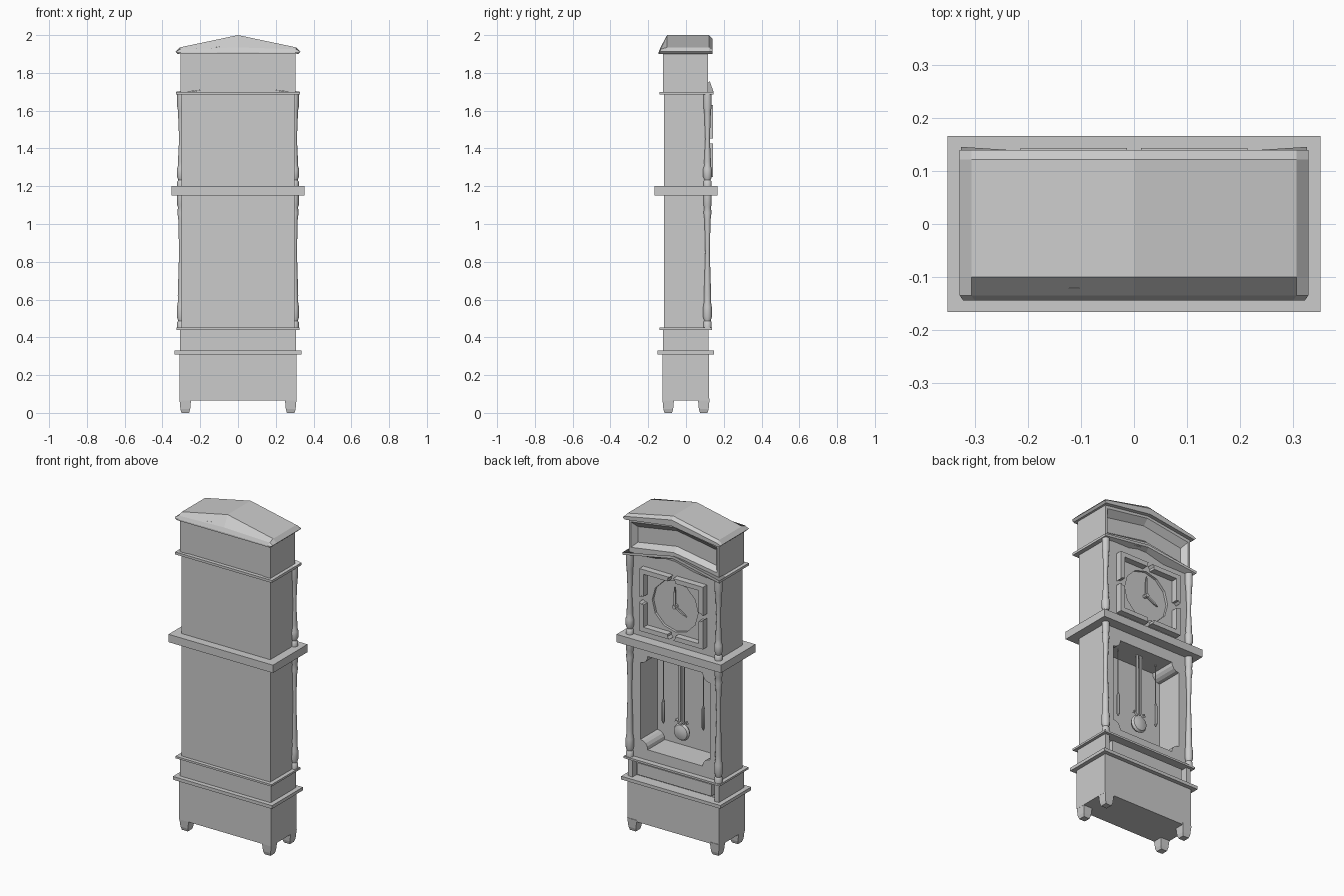
import bpy, bmesh, math
from mathutils import Vector

if "Cube" in bpy.data.objects:
    bpy.data.objects.remove(bpy.data.objects["Cube"])


def make(name, verts, faces, smooth=False):
    me = bpy.data.meshes.new(name)
    me.from_pydata(verts, [], faces)
    bm = bmesh.new()
    bm.from_mesh(me)
    bmesh.ops.recalc_face_normals(bm, faces=bm.faces)
    bm.to_mesh(me)
    bm.free()
    ob = bpy.data.objects.new(name, me)
    bpy.context.collection.objects.link(ob)
    if smooth:
        bpy.ops.object.select_all(action='DESELECT')
        ob.select_set(True)
        bpy.context.view_layer.objects.active = ob
        bpy.ops.object.shade_smooth_by_angle(angle=math.radians(40))
    return ob


def loft(name, loops, smooth=False):
    n = len(loops[0])
    verts = [p for l in loops for p in l]
    faces = [[k * n + i, k * n + (i + 1) % n, (k + 1) * n + (i + 1) % n, (k + 1) * n + i]
             for k in range(len(loops) - 1) for i in range(n)]
    faces += [list(range(n))[::-1], list(range((len(loops) - 1) * n, len(loops) * n))]
    return make(name, verts, faces, smooth)


def prism(name, pts, y0, y1):
    return loft(name, [[(x, y, z) for x, z in pts] for y in (y0, y1)])


def box(name, x0, x1, y0, y1, z0, z1):
    return prism(name, [(x0, z0), (x1, z0), (x1, z1), (x0, z1)], y0, y1)


def lathe(name, prof, x, y, n=12):
    return loft(name, [[(x + r * math.cos(2 * math.pi * i / n), y + r * math.sin(2 * math.pi * i / n), z)
                        for i in range(n)] for r, z in prof], True)


def gable(w, z0, z0c, z1, z1c):
    return [(-w, z0), (0, z0c), (w, z0), (w, z1), (0, z1c), (-w, z1)]


def disc(name, r, x, z, y0, y1, n=12):
    return prism(name, [(x + r * math.cos(2 * math.pi * i / n), z + r * math.sin(2 * math.pi * i / n))
                        for i in range(n)], y0, y1)


def cut(ob, cutter):
    m = ob.modifiers.new("cut", 'BOOLEAN')
    m.operation, m.solver, m.object = 'DIFFERENCE', 'EXACT', cutter
    bpy.context.view_layer.objects.active = ob
    bpy.ops.object.modifier_apply(modifier=m.name)
    bpy.data.objects.remove(cutter)


def hand(name, x, z, ang, length, w):
    d, s = Vector((math.sin(ang), math.cos(ang))), Vector((math.cos(ang), -math.sin(ang)))
    c = Vector((x, z))
    pts = [c - s * w, c + d * length * .7 - s * w, c + d * length, c + d * length * .7 + s * w, c + s * w]
    prism(name, [tuple(p) for p in pts], .103, .112)


# feet: tapered blocks at the corners
for sx in (-1, 1):
    for sy in (-1, 1):
        loops = []
        for h, z in ((.02, 0), (.026, .02), (.031, .075)):
            cx, cy = sx * .279, sy * .094
            loops.append([(cx + a * h, cy + b * h, z) for a, b in ((-1, -1), (1, -1), (1, 1), (-1, 1))])
        loft("foot", loops)

# plinth, drawer band and ledges
box("plinth", -.31, .31, -.125, .122, .065, .315)
box("plinth_ledge", -.335, .335, -.15, .147, .31, .33)
box("drawer_band", -.307, .307, -.122, .08, .33, .442)
box("drawer_panel", -.25, .25, .07, .112, .35, .422)
for s in (-1, 1):
    box("drawer_post", min(s * .277, s * .307), max(s * .277, s * .307), .07, .12, .33, .442)
box("case_ledge", -.325, .325, -.14, .138, .44, .452)
box("middle_ledge", -.353, .353, -.167, .167, 1.152, 1.2)

# pendulum case with a window whose corners are scooped
case = box("pendulum_case", -.3, .3, -.117, .105, .45, 1.155)
wx, wz, zc, r = .235, .285, .8, .05
outline = []
for sx, sz, a0 in ((1, 1, 270), (-1, 1, 360), (-1, -1, 90), (1, -1, 180)):
    for i in range(5):
        a = math.radians(a0 - 22.5 * i)
        outline.append((sx * wx + r * math.cos(a), zc + sz * wz + r * math.sin(a)))
cut(case, prism("cutter", outline, -.06, .2))

# pendulum and hanging weights
for s in (-1, 1):
    box("pendulum_rod", s * .013 - .006, s * .013 + .006, .035, .045, .71, 1.085)
    loft("pendulum_scroll", [[(s * x, y, z) for x, z in ((.0, .685), (.03, .715), (.042, .705), (.035, .725), (.0, .7))]
                             for y in (.035, .05)])
    drop = .66 if s > 0 else .69
    lathe("chain", [(.003, drop), (.003, 1.085)], s * .135, .025, 6)
    lathe("weight", [(.003, drop), (.01, drop + .015), (.01, drop + .13), (.003, drop + .15)], s * .135, .025, 8)
bob = [[(rr * math.cos(math.pi * i / 8), y, .65 + rr * math.sin(math.pi * i / 8)) for i in range(16)]
       for rr, y in ((.02, .018), (.045, .026), (.053, .04), (.045, .054), (.02, .062))]
loft("pendulum_bob", bob, True)

# dial case with a sunk faceted dial
dial_z = 1.44
hood = prism("dial_case", gable(.3, 1.195, 1.195, 1.69, 1.745), -.117, .105)
cut(hood, disc("cutter", .155, 0, dial_z, .09, .2))
disc("dial_boss", .012, 0, dial_z, .085, .118, 8)
hand("minute_hand", 0, dial_z, 0, .12, .006)
hand("hour_hand", 0, dial_z, math.radians(-118), .09, .006)

# square dial frame, split at the middle of each side
ox, oz, t, gap = .215, .19, .028, .013
for sx in (-1, 1):
    for sz in (-1, 1):
        pts = [(gap, oz), (ox, oz), (ox, gap), (ox - t * .5, gap + .012), (ox - t, gap + .012),
               (ox - t, oz - t), (gap + .012, oz - t), (gap + .012, oz - t * .5)]
        loft("dial_frame", [[(sx * x, y, dial_z + sz * z) for x, z in pts] for y in (.1, .144)])

# turned columns on the front corners
upper = [(.022, 1.2), (.022, 1.225), (.016, 1.232), (.023, 1.25), (.024, 1.29), (.017, 1.31), (.018, 1.33),
         (.012, 1.45), (.018, 1.6), (.022, 1.62), (.022, 1.688)]
lower = [(.022, .45), (.022, .48), (.017, .487), (.024, .51), (.023, .56), (.018, .59), (.019, .62),
         (.012, .85), (.016, 1.02), (.021, 1.06), (.018, 1.09), (.022, 1.1), (.022, 1.155)]
for s in (-1, 1):
    lathe("upper_column", upper, s * .3, .114)
    lathe("lower_column", lower, s * .3, .114)

# hood moulding, rising to a peak at the front
loft("hood_moulding", [[(x, -.14, 1.685), (x, -.14, 1.7), (x, .08, 1.7), (x, yf, zt), (x, yf, zb), (x, .08, 1.685)]
                       for x, yf, zt, zb in ((-.327, .146, 1.7, 1.685), (0, .125, 1.757, 1.74),
                                             (.327, .146, 1.7, 1.685))])

# top box with a sunken peaked panel
top = prism("top_box", gable(.305, 1.695, 1.735, 1.905, 1.955), -.122, .117)
cutter = loft("cutter", [[(x, y, z) for x, z in gable(w, a, a + .045, b, b + .045)]
                         for y, w, a, b in ((.085, .265, 1.755, 1.85), (.118, .292, 1.728, 1.885))])
cut(top, cutter)

# roof: peaked across, chamfered at the back, peaked front edge
roof = []
for y, w, zb, zbc, ze, zs, zt in ((-.145, .323, 1.9, 1.9, 1.908, 1.908, 1.91),
                                  (-.135, .33, 1.9, 1.9, 1.912, 1.925, 1.935),
                                  (-.1, .33, 1.9, 1.9, 1.912, 1.935, 2),
                                  (.122, .33, 1.9, 1.945, 1.912, 1.935, 2),
                                  (.14, .33, 1.9, 1.945, 1.912, 1.922, 1.982)):
    roof.append([(x, y, z) for x, z in ((-w + .012, zb), (0, zbc), (w - .012, zb), (w, ze), (w - .022, zs),
                                        (0, zt), (-w + .022, zs), (-w, ze))])
loft("roof", roof)
